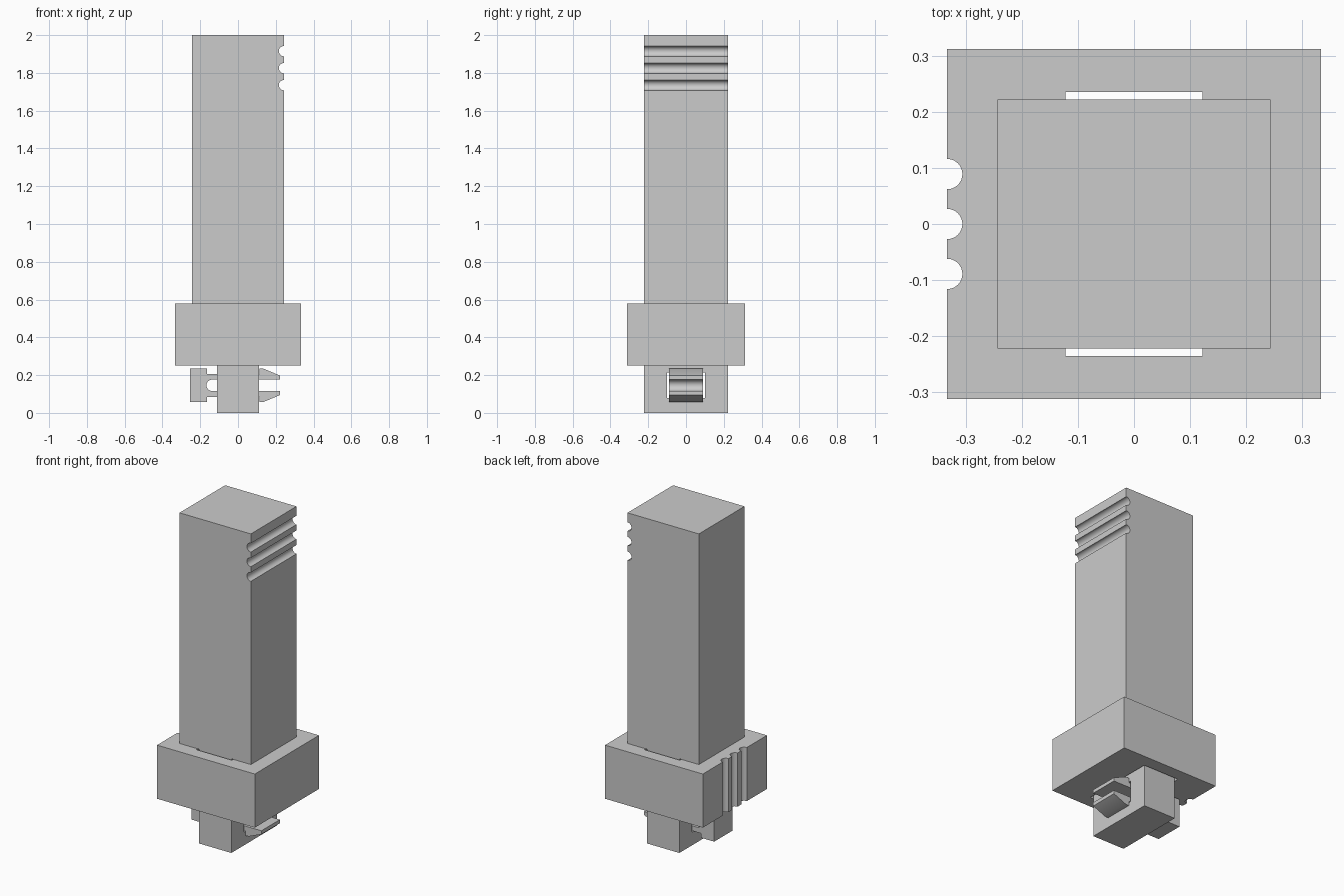
import bpy, bmesh, math
from mathutils import Vector

cube = bpy.data.objects.get("Cube")
if cube:
    bpy.data.objects.remove(cube, do_unlink=True)

grey = bpy.data.materials.new("plain_grey")
grey.use_nodes = True
grey.diffuse_color = (0.6, 0.6, 0.6, 1)
grey.node_tree.nodes["Principled BSDF"].inputs["Base Color"].default_value = (0.6, 0.6, 0.6, 1)


def arc(cx, cy, r, start, end, steps=16):
    """Points of a circular arc, angles in degrees."""
    angles = [math.radians(start + (end - start) * i / steps) for i in range(steps + 1)]
    return [(cx + r * math.cos(a), cy + r * math.sin(a)) for a in angles]


def extrude(name, profile, axis, low, high):
    """Extrude a flat outline along y (outline in x, z) or z (outline in x, y)."""
    bm = bmesh.new()
    if axis == "y":
        verts = [bm.verts.new((u, low, v)) for u, v in profile]
        step = Vector((0, high - low, 0))
    else:
        verts = [bm.verts.new((u, v, low)) for u, v in profile]
        step = Vector((0, 0, high - low))
    face = bm.faces.new(verts)
    new = bmesh.ops.extrude_face_region(bm, geom=[face], use_keep_orig=True)["geom"]
    bmesh.ops.translate(bm, vec=step, verts=[g for g in new if isinstance(g, bmesh.types.BMVert)])
    bmesh.ops.recalc_face_normals(bm, faces=bm.faces)
    mesh = bpy.data.meshes.new(name)
    bm.to_mesh(mesh)
    bm.free()
    mesh.materials.append(grey)
    obj = bpy.data.objects.new(name, mesh)
    bpy.context.collection.objects.link(obj)
    return obj


def rect(x, y0, y1):
    return [(-x, y0), (x, y0), (x, y1), (-x, y1)]


def activate(obj):
    bpy.ops.object.select_all(action="DESELECT")
    obj.select_set(True)
    bpy.context.view_layer.objects.active = obj


def cut(obj, cutter):
    """Subtract the cutter and discard it."""
    cutter.hide_render = True
    mod = obj.modifiers.new("cut", "BOOLEAN")
    mod.operation = "DIFFERENCE"
    mod.solver = "EXACT"
    mod.object = cutter
    activate(obj)
    bpy.ops.object.modifier_apply(modifier=mod.name)
    bpy.data.objects.remove(cutter, do_unlink=True)


groove = 0.027

# Tall shaft with its narrow tenon, and three grooves near the top of the left side
outline = [(-0.11, 0), (0.11, 0), (0.11, 0.58), (0.243, 0.58)]
for z in (1.735, 1.825, 1.915):
    outline += arc(0.243, z, groove, 270, 90)
outline += [(0.243, 2), (-0.243, 2), (-0.243, 0.58), (-0.11, 0.58)]
shaft = extrude("shaft", outline, "y", -0.222, 0.222)
cut(shaft, extrude("clip_hole", rect(0.3, 0.08, 0.213), "y", -0.1, 0.1))

# Collar with three upright grooves on its right side and a loose slot for the tenon
outline = [(-0.333, -0.312), (0.333, -0.312), (0.333, 0.312), (-0.333, 0.312)]
for y in (0.089, 0, -0.089):
    outline += arc(-0.333, y, groove, 90, -90)
collar = extrude("collar", outline, "z", 0.25, 0.58)
cut(collar, extrude("tenon_slot", rect(0.122, -0.235, 0.235), "z", 0.2, 0.63))

# Snap clip: block head, two springy arms with hooked ends, round-ended slit between
mid = 0.146
lower_arm = [(-0.165, -0.061), (0.113, -0.061), (0.113, -0.088), (0.135, -0.088),
             (0.222, -0.052), (0.222, -0.03)]
upper_arm = [(x, -z) for x, z in reversed(lower_arm)]
outline = [(-0.255, -0.088), (-0.165, -0.088)] + lower_arm
outline += arc(-0.137, 0, 0.03, 270, 90)
outline += upper_arm + [(-0.165, 0.088), (-0.255, 0.088)]
clip = extrude("snap_clip", [(x, mid + z) for x, z in outline], "y", -0.09, 0.09)

for obj in (shaft, collar, clip):
    activate(obj)
    bpy.ops.object.shade_smooth_by_angle(angle=math.radians(30))
